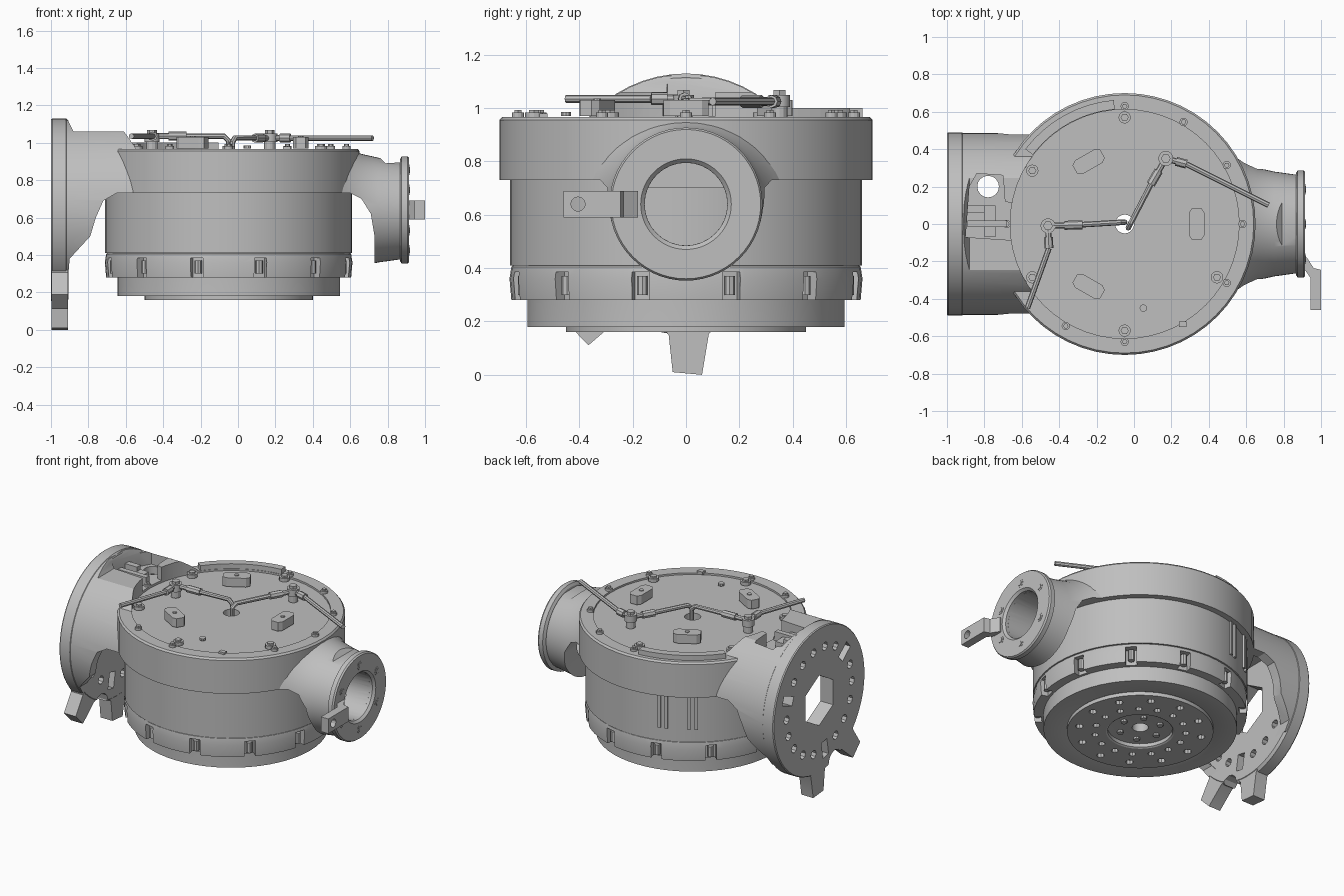
import bpy, bmesh
from math import sin, cos, pi, radians
from mathutils import Matrix, Vector

if "Cube" in bpy.data.objects:
    bpy.data.objects.remove(bpy.data.objects["Cube"], do_unlink=True)

grey = bpy.data.materials.new("machined_grey")
grey.use_nodes = True
grey.diffuse_color = (0.52, 0.52, 0.52, 1)
grey.node_tree.nodes["Principled BSDF"].inputs["Base Color"].default_value = grey.diffuse_color

CX = -0.05   # drum axis
FZ = 0.64    # height of both side flanges


def activate(ob):
    bpy.ops.object.select_all(action='DESELECT')
    ob.select_set(True)
    bpy.context.view_layer.objects.active = ob


def finish(name, bm):
    bmesh.ops.recalc_face_normals(bm, faces=bm.faces)
    mesh = bpy.data.meshes.new(name)
    bm.to_mesh(mesh)
    bm.free()
    mesh.materials.append(grey)
    ob = bpy.data.objects.new(name, mesh)
    bpy.context.collection.objects.link(ob)
    return ob


def smooth(ob):
    activate(ob)
    bpy.ops.object.shade_smooth_by_angle(angle=radians(28))


def ring(u, v, r, n=12, start=0.0):
    return [(u + r * cos(start + 2 * pi * i / n), v + r * sin(start + 2 * pi * i / n)) for i in range(n)]


def box(u0, u1, v0, v1):
    return [(u0, v0), (u1, v0), (u1, v1), (u0, v1)]


def turn(pts, deg, u=0.0, v=0.0):
    c, s = cos(radians(deg)), sin(radians(deg))
    return [(u + c * a - s * b, v + s * a + c * b) for a, b in pts]


def polar(r, deg, u=CX, v=0.0):
    return u + r * cos(radians(deg)), v + r * sin(radians(deg))


def prisms(name, shapes, axis='z'):
    """Extrude outlines (points, low, high) along one axis into a single object."""
    place = {'x': lambda u, v, w: (w, u, v), 'y': lambda u, v, w: (u, w, v),
             'z': lambda u, v, w: (u, v, w)}[axis]
    bm = bmesh.new()
    for pts, lo, hi in shapes:
        a = [bm.verts.new(place(u, v, lo)) for u, v in pts]
        b = [bm.verts.new(place(u, v, hi)) for u, v in pts]
        bm.faces.new(a[::-1])
        bm.faces.new(b)
        for i in range(len(a)):
            j = (i + 1) % len(a)
            bm.faces.new((a[i], a[j], b[j], b[i]))
    return finish(name, bm)


def lathe(name, profile, along_x=False, n=56):
    """Turn a closed (radius, height) profile about the drum axis or the flange axis."""
    bm = bmesh.new()
    vs = [bm.verts.new((r, 0, h)) for r, h in profile]
    es = [bm.edges.new((vs[i - 1], vs[i])) for i in range(len(vs))]
    bmesh.ops.spin(bm, geom=vs + es, cent=(0, 0, 0), axis=(0, 0, 1), angle=2 * pi, steps=n)
    bmesh.ops.remove_doubles(bm, verts=bm.verts, dist=1e-4)
    if along_x:
        m = Matrix.Translation((0, 0, FZ)) @ Matrix.Rotation(pi / 2, 4, 'Y')
    else:
        m = Matrix.Translation((CX, 0, 0))
    bmesh.ops.transform(bm, matrix=m, verts=bm.verts)
    return finish(name, bm)


def carve(ob, tool, op='DIFFERENCE'):
    mod = ob.modifiers.new("carve", 'BOOLEAN')
    mod.operation, mod.solver, mod.object = op, 'EXACT', tool
    activate(ob)
    bpy.ops.object.modifier_apply(modifier=mod.name)
    bpy.data.objects.remove(tool, do_unlink=True)


def tube(name, pts, r):
    cu = bpy.data.curves.new(name, 'CURVE')
    cu.dimensions, cu.bevel_depth, cu.bevel_resolution, cu.use_fill_caps = '3D', r, 2, True
    sp = cu.splines.new('POLY')
    sp.points.add(len(pts) - 1)
    for p, co in zip(sp.points, pts):
        p.co = (*co, 1)
    cu.materials.append(grey)
    ob = bpy.data.objects.new(name, cu)
    bpy.context.collection.objects.link(ob)
    activate(ob)
    bpy.ops.object.convert(target='MESH')
    smooth(ob)


# Drum: stepped base, wall and overhanging upper ring
smooth(lathe("drum", [(.05, .19), (.44, .19), (.46, .18), (.595, .18), (.595, .3), (.6, .41), (.66, .41),
                      (.66, .73), (.7, .73), (.7, .955), (.69, .967), (.612, .967), (.612, .955), (.05, .955)]))

# Lid with pin holes and three pockets
lid = lathe("lid", [(.05, .95), (.603, .95), (.603, .977), (.05, .977)])
holes = [(ring(*polar(.575, 15 * i + 7), .012, 6), .945, 1) for i in range(18)]
holes += [(turn(box(-.025, .025, -.04, .04), -25, .16 + .058 * i, -.48 + .025 * i), .945, 1) for i in range(3)]
carve(lid, prisms("lid_holes", holes))
smooth(lid)

# Bottom plate with two rings of holes around a recessed hub
plate = lathe("bottom_plate", [(.2, .166), (.21, .16), (.45, .16), (.45, .2), (.2, .2)])
holes = [(ring(*polar(.38, 30 * i), .025, 8), .1, .187) for i in range(12)]
holes += [(ring(*polar(.28, 24 * i), .022, 8), .1, .187) for i in range(15)]
carve(plate, prisms("plate_holes", holes))
smooth(plate)
prisms("hub_screws", [(ring(*polar(.13, 60 * i), .02, 8), .175, .195) for i in range(6)])

# Clamp ring with twelve notches, each holding a bolt
clamp = lathe("clamp_ring", [(.57, .28), (.655, .28), (.662, .36), (.655, .405), (.64, .418), (.57, .418)])
notch = [(turn(box(.61, .75, -.034, .034), 15 + 30 * i, CX), .2, .385) for i in range(12)]
carve(clamp, prisms("notches", notch))
smooth(clamp)
smooth(prisms("clamp_bolts", [(ring(*polar(.632, 15 + 30 * i), .02, 8), .3, .37) for i in range(12)]))

# Slotted ribs on the back of the wall
prisms("wall_ribs", [(turn(box(.65, .672, o - .01, o + .01), a, CX), .5, .73)
                     for a in (109, 125) for o in (-.022, .022)])

# Large flange with two lugs, a hexagonal bore, bolt holes and radial slots
flange = lathe("large_flange", [(0, -1), (.485, -1), (.49, -.993), (.49, -.92), (.475, -.905), (0, -.905)], True)
lug = [(-.11, -.44), (-.065, -.49), (-.05, -.63), (.06, -.64), (.085, -.49), (.11, -.44)]
for a in (0, -40):
    carve(flange, prisms("lug_tool", [(turn(lug, a, 0, FZ), -.997, -.908)], 'x'), 'UNION')
carve(flange, prisms("bore_tool", [(ring(0, FZ, .17, 6, pi / 6), -1.1, -.8)], 'x'))
cuts = [(ring(*polar(.35, 20 + 20 * i, 0, FZ), .028, 8), -1.1, -.8) for i in range(18) if i % 6]
carve(flange, prisms("bolt_hole_tool", cuts, 'x'))
for a in (20, 140, 260):
    carve(flange, prisms("slot_tool", [(turn(box(.3, .41, -.03, .03), a, 0, FZ), -1.1, -.8)], 'x'))
carve(flange, prisms("gap_tool", [(ring(*polar(.5, 250, 0, FZ), .07, 12), -1.1, -.8)], 'x'))
smooth(flange)

# Large neck: hollow half barrel with an arched underside and a pocket on top
neck = prisms("large_neck", [(ring(0, FZ, .487, 56), -.93, -.35)], 'x')
arch = [(-.94, .32), (-.905, .32), (-.9, .38), (-.79, .5), (-.76, .6), (-.72, .69), (-.65, .73), (-.3, .73),
        (-.3, 1.06), (-.88, 1.06), (-.91, 1.12), (-.94, 1.13)]
carve(neck, prisms("arch_tool", [(arch, -1, 1)], 'y'), 'INTERSECT')
inner = [(y, min(z, .92)) for y, z in ring(0, FZ, .42, 40)]
carve(neck, prisms("hollow_tool", [(inner, -.96, -.5)], 'x'))
carve(neck, prisms("lid_clearance", [(ring(CX, 0, .612, 56), .2, 1.2)]))
carve(neck, prisms("pocket_tool", [([(-.9, -.07), (-.6, -.09), (-.6, .1), (-.69, .12), (-.7, .26),
                                     (-.84, .27), (-.88, .2)], .97, 1.2)]))
carve(neck, prisms("drain_tool", [(ring(-.78, .2, .058, 16), .5, 1.2)]))
smooth(neck)
prisms("pocket_bars", [(box(-.89, -.68, -.015, .02), .96, 1.03), (box(-.8, -.74, -.07, .1), .96, 1.01),
                       (box(-.89, -.8, .06, .1), .96, 1.04)])

# Small neck flaring into the upper ring, arched below and bored
small = lathe("small_neck", [(0, .4), (.46, .4), (.4, .5), (.345, .58), (.3, .66), (.28, .75), (.262, .88),
                             (0, .88)], True)
profile = [(.3, .73), (.6, .73), (.66, .7), (.71, .62), (.73, .5), (.73, .2), (.95, .2), (.95, .9), (.79, .89),
           (.76, .92), (.71, .962), (.3, .962)]
carve(small, prisms("profile_tool", [(profile, -1, 1)], 'y'), 'INTERSECT')
carve(small, prisms("bore_tool", [(ring(0, FZ, .155, 32), .66, 1)], 'x'))
carve(small, prisms("lid_clearance", [(ring(CX, 0, .62, 56), .2, 1.2)]))
smooth(small)
smooth(lathe("small_flange", [(.155, .865), (.27, .865), (.287, .875), (.287, .905), (.28, .915), (.17, .915),
                              (.155, .9)], True))
spots = [polar(.215, 30 + 60 * i, 0, FZ) for i in range(6)]
prisms("flange_bolts", [(ring(*p, .028, 12), .91, .917) for p in spots]
       + [(ring(*p, .018, 6), .915, .92) for p in spots], 'x')

# Cranked lever beside the small flange
lever = prisms("lever", [([(.9, -.18), (.925, -.18), (.96, -.235), (1, -.245), (1, -.46), (.945, -.46),
                           (.945, -.29), (.91, -.24)], .59, .69)])
carve(lever, prisms("lever_hole", [(ring(-.405, FZ, .027, 12), .9, 1.1)], 'x'))

# Raised lip along the back of the upper ring
arc = [polar(.615, a) for a in range(95, 144, 6)] + [polar(.665, a) for a in range(143, 94, -6)]
prisms("back_lip", [(arc, .96, 1.0)])

# Three lid pads with a screw in each
pad = [(-.085, -.025), (-.06, -.042), (.06, -.042), (.085, -.025), (.085, .025), (.06, .042), (-.06, .042),
       (-.085, .025)]
pads = [(turn(pad, a + 90, *polar(.385, a)), .97, 1.03) for a in (0, 120, 240)]
prisms("lid_pads", pads + [(ring(*polar(.385, a), .014, 8), 1.02, 1.036) for a in (0, 120, 240)])

# Lid bolts: washers with hexagonal heads
bolts = [(.63, a, .022) for a in (0, 30, 60, 90, 150, 180, 210, 240, 270, 330)]
bolts += [(.57, a, .033) for a in (90, 150, 210, 270, 330)]
prisms("lid_bolts", [(ring(*polar(r, a), s, 12), .96, .983) for r, a, s in bolts]
       + [(ring(*polar(r, a), s * .65, 6), .98, .994) for r, a, s in bolts])
prisms("lid_studs", [(ring(.05, -.45, .02, 10), .97, .985), (box(.24, .28, -.55, -.52), .96, .98)])

# Two hoses rising from the centre, each through a swivel fitting
hoses = {"right": ((-.03, -.02), (.1, .23), (.17, .35), (.28, .32), (.72, .1)),
         "left": ((-.05, .01), (-.3, -.005), (-.46, -.01), (-.455, -.13), (-.57, -.45))}
for side, path in hoses.items():
    z = 1.035 if side == "left" else 1.025
    p = [Vector((x, y, z)) for x, y in path]
    rise = [Vector((path[0][0], path[0][1], .9)), p[0] - Vector((0, 0, .025)), p[0].lerp(p[1], .1)]
    tube(side + "_inner_hose", rise + [p[1]], .015)
    tube(side + "_inner_sleeve", [p[1].lerp(p[2], -.15), p[1].lerp(p[2], .45)], .024)
    tube(side + "_inner_stem", [p[1], p[2]], .016)
    tube(side + "_outer_stem", [p[2], p[3]], .016)
    tube(side + "_outer_sleeve", [p[2].lerp(p[3], .5), p[3]], .024)
    tube(side + "_outer_hose", [p[3], p[4]], .015)
    x, y = path[2]
    smooth(prisms(side + "_swivel", [(ring(x, y, .03, 12), .96, 1.01), (ring(x, y, .04, 16), 1.005, 1.05),
                                     (ring(x, y, .026, 6), 1.045, 1.068)]))
